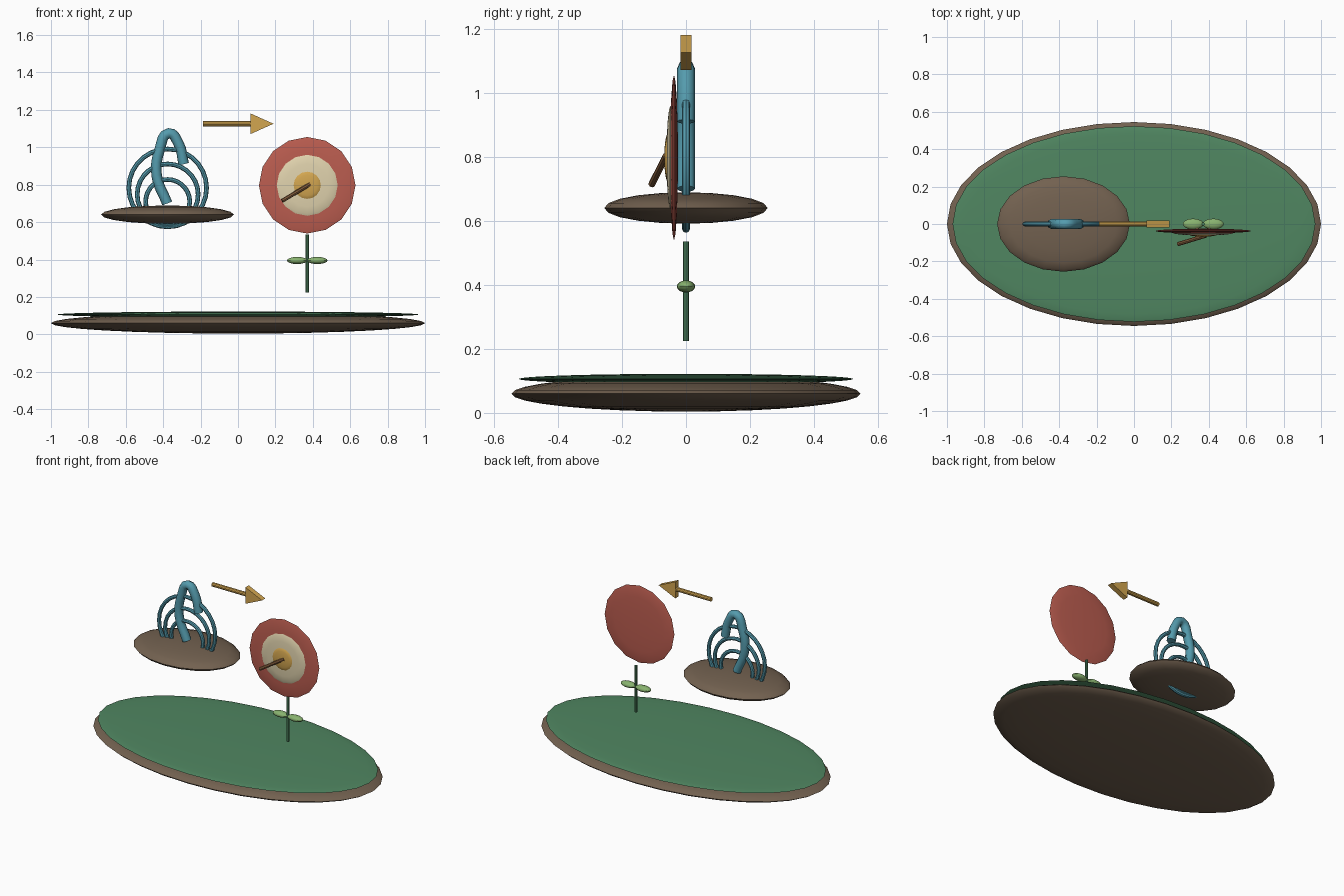
import bpy, bmesh, math
from mathutils import Vector

if "Cube" in bpy.data.objects:
    bpy.data.objects.remove(bpy.data.objects["Cube"])


def mat(name, r, g, b):
    m = bpy.data.materials.new(name)
    m.diffuse_color = (r, g, b, 1)
    m.use_nodes = True
    m.node_tree.nodes["Principled BSDF"].inputs["Base Color"].default_value = m.diffuse_color
    return m


SOIL = mat("soil", 0.17, 0.12, 0.08)
GRASS = mat("grass", 0.08, 0.24, 0.12)
BLUE = mat("blue", 0.09, 0.33, 0.42)
GOLD = mat("gold", 0.65, 0.38, 0.08)
RED = mat("red", 0.5, 0.11, 0.08)
CREAM = mat("cream", 0.75, 0.65, 0.42)
LEAF = mat("leaf", 0.25, 0.45, 0.16)
WOOD = mat("wood", 0.25, 0.12, 0.05)


def finish(name, m, smooth=True):
    o = bpy.context.object
    o.name = name
    o.data.materials.append(m)
    bpy.ops.object.transform_apply(location=False, rotation=True, scale=True)
    if smooth:
        bpy.ops.object.shade_smooth_by_angle(angle=math.radians(35))
    return o


def ellipsoid(name, loc, size, m, seg, rings, upright=False):
    # upright discs have their poles along y; size is (x, y, z) radii
    rot = (math.pi / 2, 0, 0) if upright else (0, 0, 0)
    scale = (size[0], size[2], size[1]) if upright else size
    bpy.ops.mesh.primitive_uv_sphere_add(segments=seg, ring_count=rings, radius=1,
                                         location=loc, rotation=rot)
    bpy.context.object.scale = scale
    return finish(name, m)


def rod(name, a, b, r, m, sides=8):
    a, b = Vector(a), Vector(b)
    bpy.ops.mesh.primitive_cylinder_add(vertices=sides, radius=r, depth=(b - a).length,
                                        location=(a + b) / 2)
    bpy.context.object.rotation_euler = (b - a).to_track_quat('Z', 'Y').to_euler()
    return finish(name, m)


# Ground and floating island
ellipsoid("ground_soil", (0, 0, 0.06), (1, 0.545, 0.056), SOIL, 32, 16)
ellipsoid("ground_grass", (0, 0, 0.106), (0.97, 0.523, 0.016), GRASS, 32, 16)
ellipsoid("small_island", (-0.377, 0, 0.64), (0.355, 0.255, 0.049), SOIL, 20, 10)

# Nested hoops
for i, (r, z) in enumerate([(0.208, 0.783), (0.163, 0.748), (0.118, 0.71)]):
    bpy.ops.mesh.primitive_torus_add(major_radius=r, minor_radius=0.0125, major_segments=28,
                                     minor_segments=8, location=(-0.376, 0, z),
                                     rotation=(math.pi / 2, 0, 0))
    finish(f"hoop_{i + 1}", BLUE)

# Thick bent hook
path = [(-0.378, 0.70), (-0.435, 0.85), (-0.418, 0.99), (-0.37, 1.075), (-0.318, 1.02), (-0.29, 0.91)]
cu = bpy.data.curves.new("hook", 'CURVE')
cu.dimensions = '3D'
cu.bevel_depth = 0.028
cu.bevel_resolution = 2
cu.resolution_u = 4
cu.use_fill_caps = True
sp = cu.splines.new('BEZIER')
sp.bezier_points.add(len(path) - 1)
for p, (x, z) in zip(sp.bezier_points, path):
    p.co = (x, 0, z)
    p.handle_left_type = p.handle_right_type = 'AUTO'
cu.materials.append(BLUE)
bpy.context.collection.objects.link(bpy.data.objects.new("hook", cu))

# Arrow: round shaft and flat triangular head
rod("arrow_shaft", (-0.188, 0, 1.126), (0.08, 0, 1.126), 0.0135, GOLD, 10)
bm = bmesh.new()
tri = [(0.067, 1.071), (0.19, 1.126), (0.067, 1.181)]
f = bm.faces.new([bm.verts.new((x, -0.0175, z)) for x, z in tri])
ext = bmesh.ops.extrude_face_region(bm, geom=[f])
bmesh.ops.translate(bm, vec=(0, 0.035, 0),
                    verts=[v for v in ext["geom"] if isinstance(v, bmesh.types.BMVert)])
bmesh.ops.recalc_face_normals(bm, faces=bm.faces)
me = bpy.data.meshes.new("arrow_head")
bm.to_mesh(me)
bm.free()
me.materials.append(GOLD)
bpy.context.collection.objects.link(bpy.data.objects.new("arrow_head", me))

# Target bloom
for name, r, y, ry, m in [("outer_disc", 0.258, -0.0375, 0.0125, RED),
                          ("middle_disc", 0.163, -0.048, 0.013, CREAM),
                          ("centre_disc", 0.077, -0.056, 0.012, GOLD)]:
    ellipsoid(name, (0.37, y, 0.797), (r, ry, r), m, 16, 8, True)
rod("pointer", (0.385, -0.062, 0.803), (0.236, -0.107, 0.714), 0.011, WOOD)

# Stem with a pair of leaves
rod("stem", (0.37, 0, 0.225), (0.37, 0, 0.535), 0.009, GRASS)
for name, side in (("left_leaf", -1), ("right_leaf", 1)):
    ellipsoid(name, (0.37 + side * 0.054, 0, 0.395), (0.056, 0.029, 0.019), LEAF, 14, 8)
